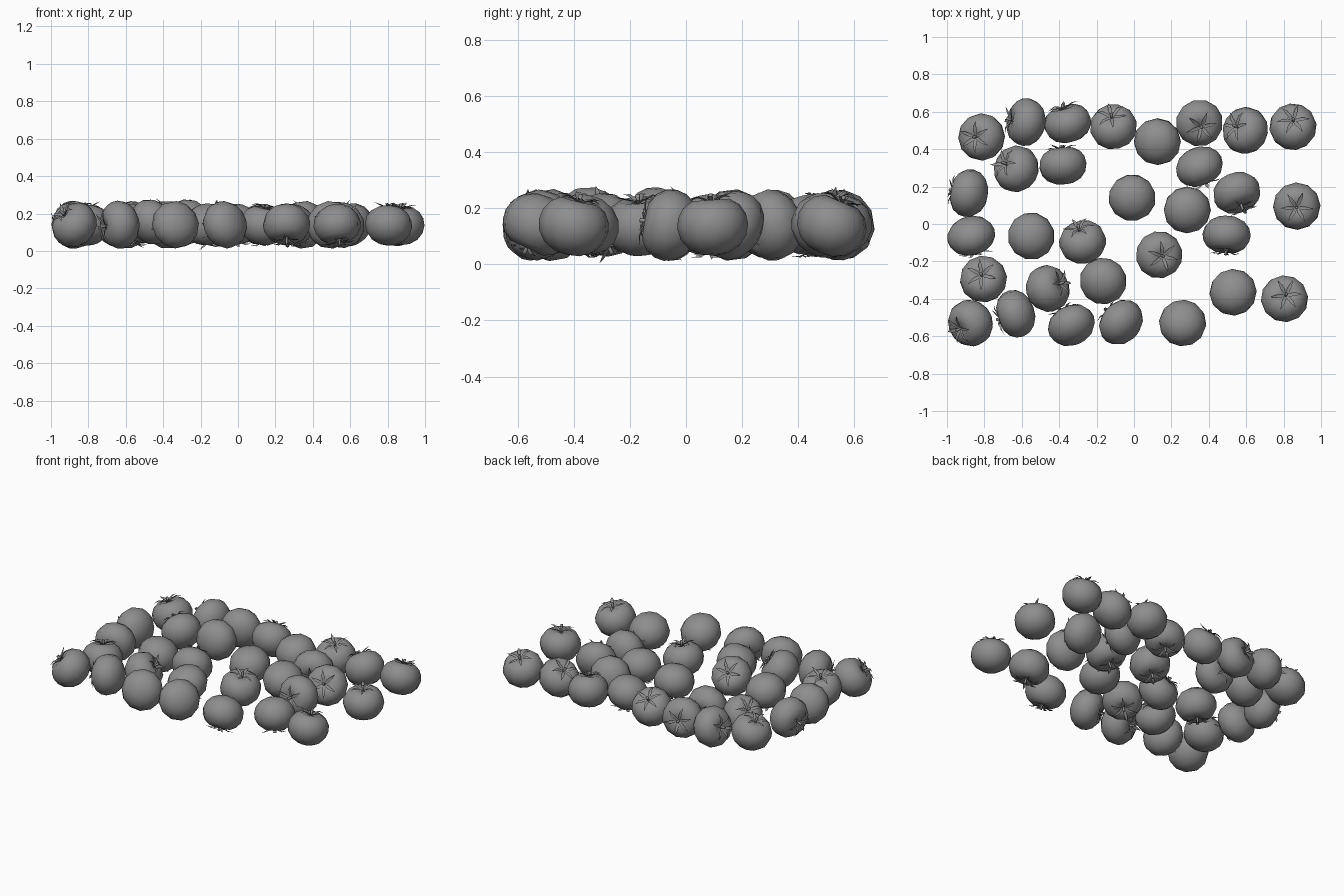
import bpy, bmesh, random
from math import sin, cos, radians, pi
from mathutils import Vector, Quaternion

if "Cube" in bpy.data.objects:
    bpy.data.objects.remove(bpy.data.objects["Cube"])

random.seed(4)
SIDES = 12

# Dark grey skin and calyx
dark = bpy.data.materials.new("dark_grey")
dark.diffuse_color = (.27, .27, .27, 1)
dark.use_nodes = True
dark.node_tree.nodes["Principled BSDF"].inputs["Base Color"].default_value = dark.diffuse_color


def finish(bm, name):
    bmesh.ops.recalc_face_normals(bm, faces=bm.faces)
    for f in bm.faces:
        f.smooth = True
    me = bpy.data.meshes.new(name)
    bm.to_mesh(me)
    bm.free()
    me.materials.append(dark)
    return me


def lathe(bm, profile, sides):
    """Spin (radius, height) points around z; radius 0 closes to a point."""
    rings = []
    for r, z in profile:
        n = 1 if r == 0 else sides
        rings.append([bm.verts.new((r * cos(2 * pi * i / sides), r * sin(2 * pi * i / sides), z))
                      for i in range(n)])
    for a, b in zip(rings, rings[1:]):
        for i in range(sides):
            j = (i + 1) % sides
            quad = [a[i % len(a)], a[j % len(a)], b[j % len(b)], b[i % len(b)]]
            bm.faces.new(list(dict.fromkeys(quad)))


# Fruit body: dimpled shoulder at the top, rounder base
bm = bmesh.new()
lathe(bm, [(0, .072), (.03, .085), (.066, .090), (.100, .068), (.121, .034), (.127, -.004),
           (.117, -.045), (.090, -.080), (.050, -.102), (0, -.109)], SIDES)
body_mesh = finish(bm, "tomato_body")

# Calyx: short stem with six narrow pointed sepals
bm = bmesh.new()
lathe(bm, [(0, .068), (.010, .072), (.007, .090), (.008, .112), (0, .114)], 6)
for k in range(6):
    a = 2 * pi * k / 6 + random.uniform(-.12, .12)
    lift = random.uniform(-.012, .020)
    out, side = Vector((cos(a), sin(a), 0)), Vector((-sin(a), cos(a), 0))
    rows = []
    for r, z, w in [(.004, .083, .005), (.028, .096, .010), (.056, .105, .008)]:
        c = out * r + Vector((0, 0, z))
        rows.append([bm.verts.new(c - side * w), bm.verts.new(c - Vector((0, 0, .005))),
                     bm.verts.new(c + side * w)])
    tip = bm.verts.new(out * .088 + Vector((0, 0, .100 + lift)))
    for p, q in zip(rows, rows[1:]):
        for i in range(2):
            bm.faces.new((p[i], p[i + 1], q[i + 1], q[i]))
    for i in range(2):
        bm.faces.new((rows[-1][i], rows[-1][i + 1], tip))
calyx_mesh = finish(bm, "tomato_calyx")

# Scattered fruit: x, y, compass heading of the stem, stem elevation (degrees)
fruit = [
    (-.815, .465, 180, 68), (-.58, .545, 170, 15), (-.355, .54, 106, 8), (-.11, .52, 100, 52),
    (.125, .44, 60, -75), (.35, .54, -65, 76), (.595, .50, 157, 52), (.85, .52, 88, 67),
    (-.63, .295, 155, 42), (-.38, .315, 96, -8), (.35, .305, -68, -12), (-.885, .165, 170, -8),
    (-.01, .14, 90, -75), (.285, .075, 120, -75), (.55, .165, -70, 28), (.87, .095, -90, 86),
    (-.87, -.065, -75, -15), (-.55, -.065, 200, -80), (-.275, -.095, 106, 35),
    (.135, -.165, -20, 78), (.495, -.06, -93, 10), (-.805, -.295, 115, 74),
    (-.46, -.345, 22, 35), (-.165, -.305, 60, -65), (.53, -.365, -60, -75),
    (.805, -.40, 70, 76), (-.875, -.53, 208, 42), (-.635, -.48, 198, -5),
    (-.335, -.54, 116, -20), (-.07, -.525, 140, -20), (.26, -.53, -90, -65),
]
for n, (x, y, head, elev) in enumerate(fruit, 1):
    h, e = radians(head), radians(elev)
    axis = Vector((cos(h) * cos(e), sin(h) * cos(e), sin(e)))
    rot = axis.to_track_quat('Z', 'Y') @ Quaternion((0, 0, 1), random.uniform(0, 2 * pi))
    lying = abs(elev) < 30
    for part, mesh in (("tomato", body_mesh), ("calyx", calyx_mesh)):
        ob = bpy.data.objects.new(f"{part}_{n:02d}", mesh)
        ob.rotation_mode = 'QUATERNION'
        ob.rotation_quaternion = rot
        # Fruit lying on its side is slightly squashed along its stem
        ob.scale = (1.02, 1.02, .95) if lying else (1, 1, 1)
        ob.location = (x, y, .155 if elev == 35 else .14)
        bpy.context.collection.objects.link(ob)
